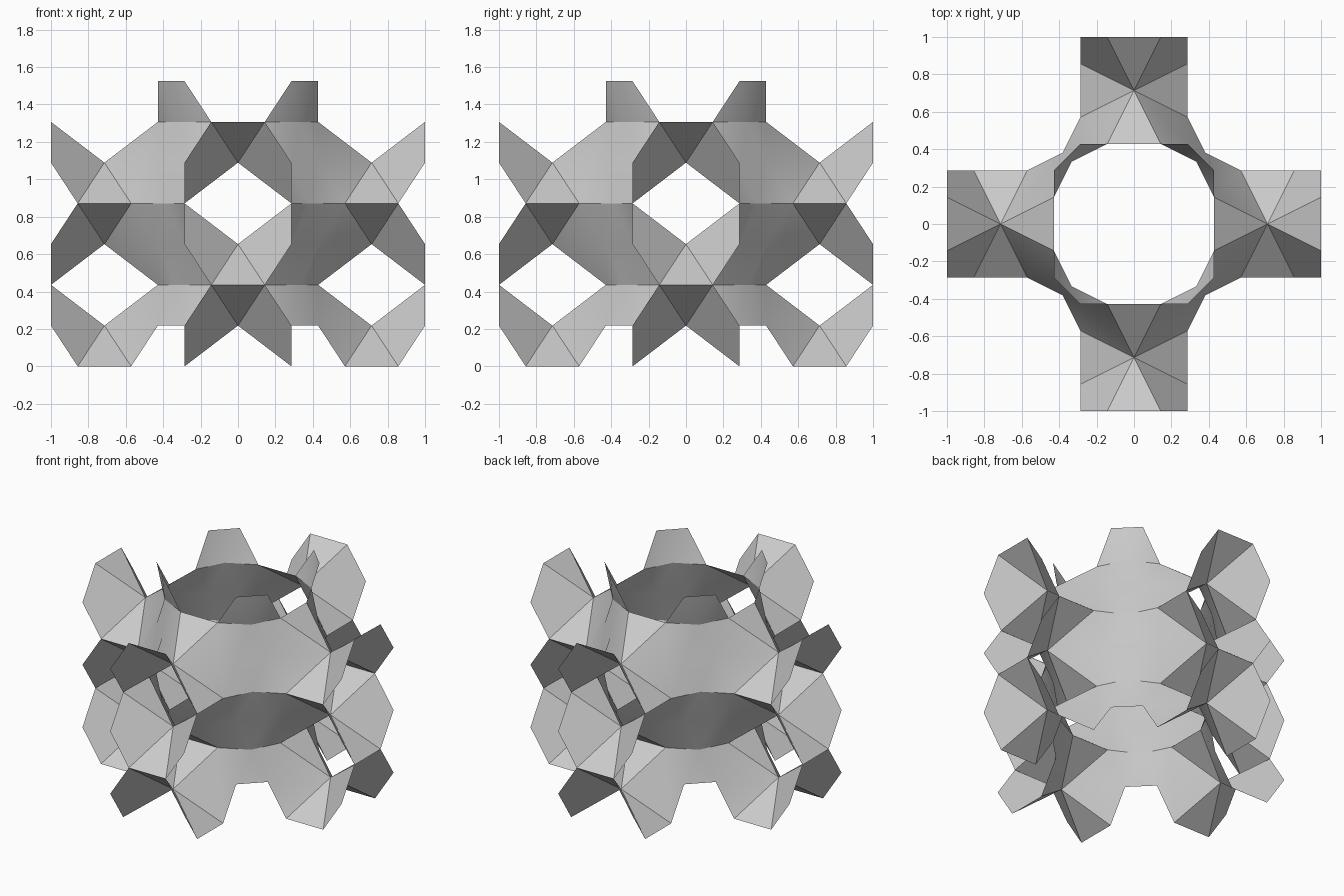
import bpy, bmesh
from math import radians
from mathutils import Matrix, Vector

old = bpy.data.objects.get("Cube")
if old:
    bpy.data.objects.remove(old)

U = 1 / 7        # horizontal grid step
H = 0.2178       # vertical grid step

mat = bpy.data.materials.new("light_grey")
mat.use_nodes = True
GREY = (0.6, 0.6, 0.6, 1)
mat.diffuse_color = GREY
mat.node_tree.nodes["Principled BSDF"].inputs["Base Color"].default_value = GREY

bm = bmesh.new()


def add_face(points, turn, out):
    """Add one face, turned by quarter turns, with its normal along out."""
    rot = Matrix.Rotation(radians(90 * turn), 3, 'Z')
    pts = [Vector(p) for p in points]
    normal = (pts[1] - pts[0]).cross(pts[2] - pts[0])
    if normal.dot(Vector(out)) < 0:
        pts.reverse()
    bm.faces.new([bm.verts.new(rot @ Vector((p.x * U, p.y * U, p.z * H))) for p in pts])


def add_saddle(turn, level, s):
    """Eight-sided saddle on an arm: four triangles and four kites."""
    c = Vector((5, 0, level))
    for a in (-1, 1):
        add_face([c, c + Vector((2 * a, -1, s)), c + Vector((2 * a, 1, s))], turn, (0, 0, s))
        add_face([c, c + Vector((-1, 2 * a, -s)), c + Vector((1, 2 * a, -s))], turn, (0, 0, s))
        for b in (-1, 1):
            add_face([c, c + Vector((2 * a, b, s)), c + Vector((2 * a, 2 * b, 0)),
                      c + Vector((a, 2 * b, -s))], turn, (0, 0, s))


def add_panel(turn, level, wide):
    """Gently bent six-sided panel between two arms, fanned from its middle."""
    side = (4, 2) if wide else (3, 1)
    ring = [Vector(p) for p in (
        (3, 2, level - 1), (*side, level), (3, 2, level + 1),
        (2, 3, level + 1), (*side[::-1], level), (2, 3, level - 1))]
    middle = sum(ring, Vector()) / 6
    for i in range(6):
        add_face([middle, ring[i], ring[(i + 1) % 6]], turn, (1, 1, 0))


# Three stacked saddles on each arm, three stacked panels in each corner
for turn in range(4):
    for i in range(3):
        add_saddle(turn, 2 * i + 1, 1 - 2 * (i % 2))
        add_panel(turn, 2 * i + 2, i == 1)

# Weld into one continuous sheet
bmesh.ops.remove_doubles(bm, verts=bm.verts[:], dist=0.001)
mesh = bpy.data.meshes.new("folded_shell")
bm.to_mesh(mesh)
bm.free()
mesh.materials.append(mat)
shell = bpy.data.objects.new("folded_shell", mesh)
bpy.context.collection.objects.link(shell)

# Smooth panels, crisp folds
for o in bpy.context.selected_objects:
    o.select_set(False)
shell.select_set(True)
bpy.context.view_layer.objects.active = shell
bpy.ops.object.shade_smooth_by_angle(angle=radians(30))
